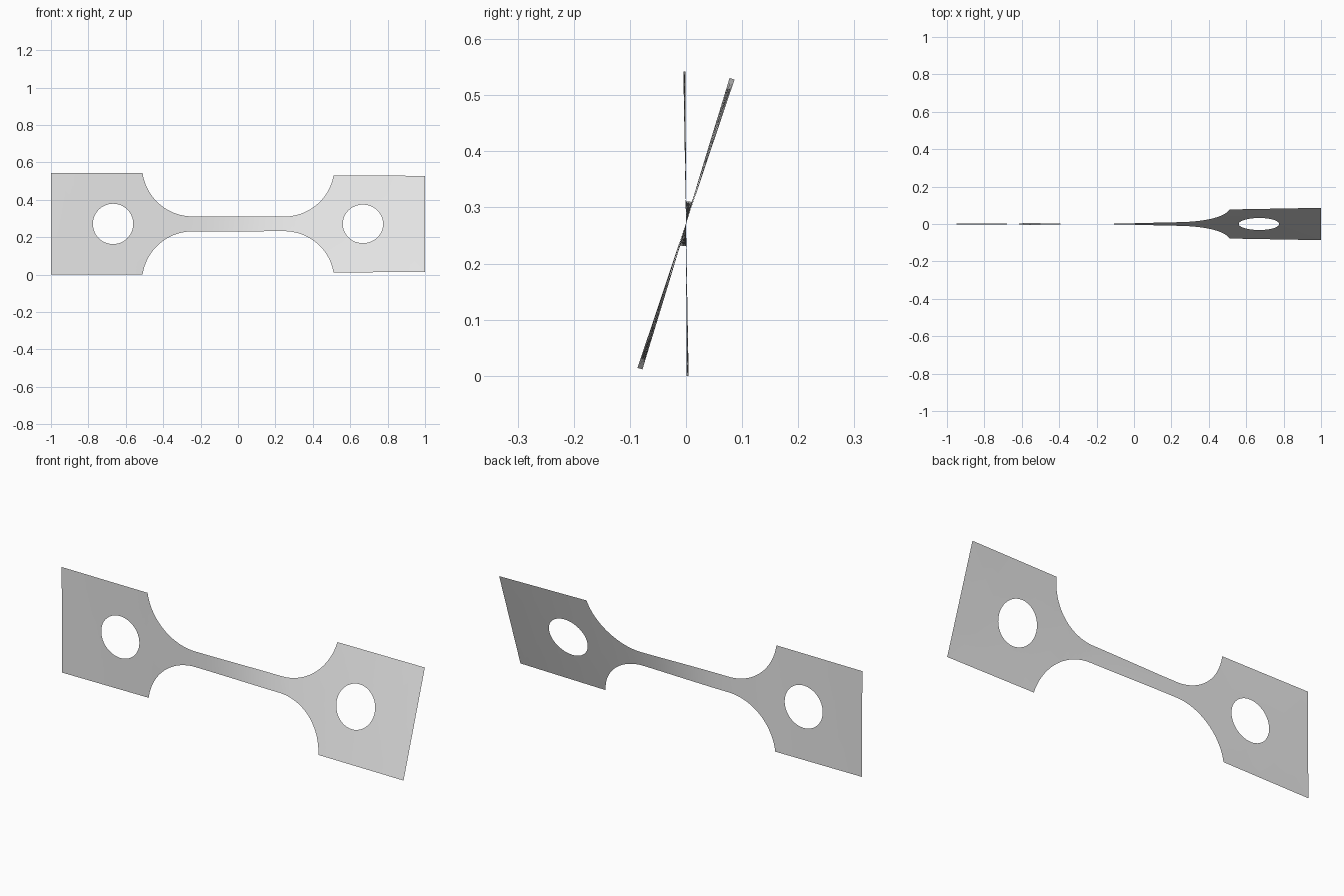
import bpy, bmesh
from math import sin, cos, pi, radians, asin

cube = bpy.data.objects.get("Cube")
if cube:
    bpy.data.objects.remove(cube)

HALF_H = 0.271      # half height of the end tabs
NECK_H = 0.04       # half height of the neck
MID_Z = 0.271
FILLET_R = 0.27
FILLET_X = 0.243    # where the straight neck meets the fillet
HOLE_X, HOLE_R = 0.668, 0.108

# Twist in degrees along the length
TWIST = [(-1, -0.2), (-0.5, -1.0), (-0.3, -0.8), (-0.15, 0.5), (0, 5.5),
         (0.15, 11.5), (0.3, 15.5), (0.5, 16.6), (1, 18.6)]


def twist_at(x):
    for (x0, a0), (x1, a1) in zip(TWIST, TWIST[1:]):
        if x <= x1:
            return radians(a0 + (a1 - a0) * (x - x0) / (x1 - x0))
    return radians(TWIST[-1][1])


# Upper right quarter of the outline: straight neck, round fillet, square tab
sweep = pi / 2 - asin((FILLET_R + NECK_H - HALF_H) / FILLET_R)
steps = 24
quarter = []
for i in range(steps + 1):
    a = sweep * i / steps
    quarter.append((FILLET_X + FILLET_R * sin(a),
                    NECK_H + FILLET_R * (1 - cos(a))))
quarter.append((1, HALF_H))

# Mirror the quarter into a closed outline
upper = [(-x, z) for x, z in reversed(quarter)] + quarter
outline = upper + [(x, -z) for x, z in reversed(upper)]


def circle(cx, r, n=48):
    return [(cx + r * cos(2 * pi * i / n), r * sin(2 * pi * i / n)) for i in range(n)]


def add_loop(bm, points):
    verts = [bm.verts.new((x, 0, z)) for x, z in points]
    return [bm.edges.new((v, verts[i - 1])) for i, v in enumerate(verts)]


# Flat sheet with a round hole in each tab
bm = bmesh.new()
edges = add_loop(bm, outline)
for side in (-1, 1):
    edges += add_loop(bm, circle(side * HOLE_X, HOLE_R))
bmesh.ops.triangle_fill(bm, use_beauty=True, use_dissolve=False,
                        edges=edges, normal=(0, -1, 0))

# Slice across the length so the sheet can twist
slices = 50
for i in range(1, slices):
    bmesh.ops.bisect_plane(bm, geom=bm.verts[:] + bm.edges[:] + bm.faces[:],
                           dist=1e-5, plane_co=(-1 + 2 * i / slices, 0, 0),
                           plane_no=(1, 0, 0))

# Twist about the long axis and lift onto the ground
for v in bm.verts:
    a, h = twist_at(v.co.x), v.co.z
    v.co.y = h * sin(a)
    v.co.z = MID_Z + h * cos(a)
bmesh.ops.recalc_face_normals(bm, faces=bm.faces[:])
if sum(f.normal.y for f in bm.faces) > 0:
    bmesh.ops.reverse_faces(bm, faces=bm.faces[:])

mesh = bpy.data.meshes.new("twisted_sheet_bar")
bm.to_mesh(mesh)
bm.free()
bar = bpy.data.objects.new("twisted_sheet_bar", mesh)
bpy.context.collection.objects.link(bar)

# Plain light grey
grey = bpy.data.materials.new("light_grey")
grey.use_nodes = True
colour = (0.8, 0.8, 0.8, 1)
grey.diffuse_color = colour
grey.node_tree.nodes["Principled BSDF"].inputs["Base Color"].default_value = colour
mesh.materials.append(grey)

bpy.context.view_layer.objects.active = bar
bar.select_set(True)
bpy.ops.object.shade_smooth_by_angle()
